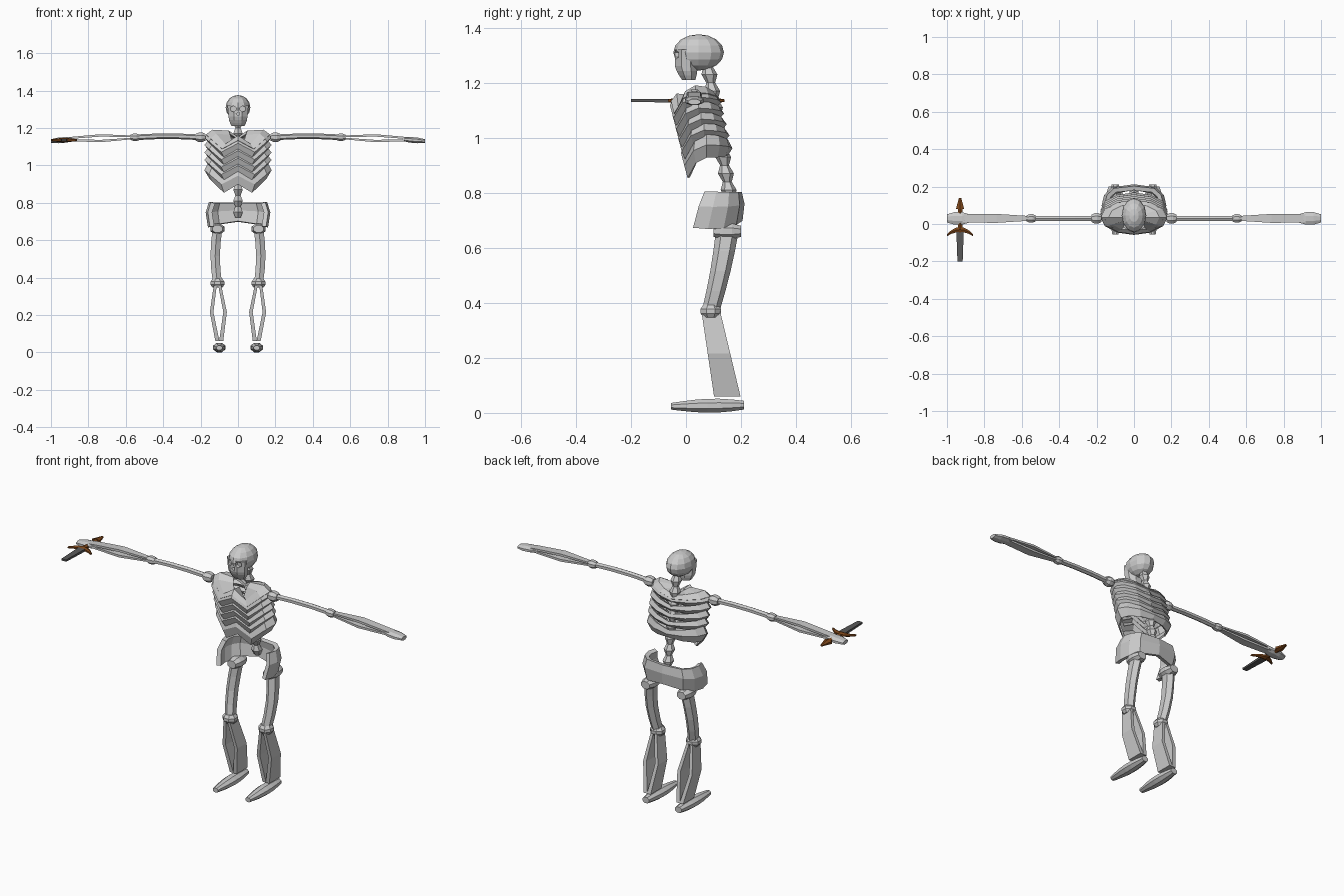
import bpy, bmesh, math
from mathutils import Vector

if "Cube" in bpy.data.objects:
    bpy.data.objects.remove(bpy.data.objects["Cube"], do_unlink=True)


def material(name, red, green, blue):
    mat = bpy.data.materials.new(name)
    mat.use_nodes = True
    mat.diffuse_color = (red, green, blue, 1)
    shader = mat.node_tree.nodes["Principled BSDF"]
    shader.inputs["Base Color"].default_value = mat.diffuse_color
    return mat


bone_grey = material("bone grey", .6, .6, .6)
dark_steel = material("dark steel", .1, .1, .1)
brown_leather = material("brown leather", .2, .06, .01)


def finish(name, bm, mat=bone_grey, mirror=False, shell=0):
    """Turn a bmesh into an object with optional mirror and thickness."""
    bmesh.ops.recalc_face_normals(bm, faces=bm.faces)
    mesh = bpy.data.meshes.new(name)
    bm.to_mesh(mesh)
    bm.free()
    mesh.materials.append(mat)
    part = bpy.data.objects.new(name, mesh)
    bpy.context.collection.objects.link(part)
    if mirror:
        part.modifiers.new("mirror", "MIRROR")
    if shell:
        solid = part.modifiers.new("shell", "SOLIDIFY")
        solid.thickness = shell
        solid.offset = 0
    return part


def bridge(bm, rows, closed):
    for low, high in zip(rows, rows[1:]):
        count = len(low)
        for i in range(count if closed else count - 1):
            j = (i + 1) % count
            bm.faces.new((low[i], low[j], high[j], high[i]))


def bone(name, start, end, size, end_size=None, bow=(0, 0, 0), swell=0,
         sides=6, steps=3, mat=bone_grey, mirror=False):
    """Faceted rod whose rings lie across its longest direction."""
    start, end, bow = Vector(start), Vector(end), Vector(bow)
    size, end_size = Vector(size), Vector(end_size or size)
    span = end - start
    along = max(range(3), key=lambda axis: abs(span[axis]))
    across = [axis for axis in range(3) if axis != along]
    bm = bmesh.new()
    rings = []
    for step in range(steps + 1):
        t = step / steps
        arc = math.sin(math.pi * t)
        centre = start.lerp(end, t) + bow * arc
        radius = size.lerp(end_size, t) * (1 + swell * arc) / math.cos(math.pi / sides)
        ring = []
        for side in range(sides):
            turn = math.tau * (side + .5) / sides
            point = centre.copy()
            point[across[0]] += radius.x * math.cos(turn)
            point[across[1]] += radius.y * math.sin(turn)
            ring.append(bm.verts.new(point))
        rings.append(ring)
    bridge(bm, rings, True)
    bm.faces.new(rings[0])
    bm.faces.new(rings[-1])
    return finish(name, bm, mat, mirror)


def knob(name, centre, reach, size, mirror=True):
    """Rounded joint block reaching both ways from its centre."""
    centre, reach = Vector(centre), Vector(reach)
    return bone(name, centre - reach, centre + reach, size, swell=.5, sides=8, mirror=mirror)


def sheet(name, rows, shell):
    """Mirrored half shell through rows of points."""
    bm = bmesh.new()
    bridge(bm, [[bm.verts.new(point) for point in row] for row in rows], False)
    return finish(name, bm, mirror=True, shell=shell)


# Skull: cranium, face and jaw
bm = bmesh.new()
bmesh.ops.create_uvsphere(bm, u_segments=12, v_segments=8, radius=1)
bmesh.ops.scale(bm, verts=bm.verts, vec=(.066, .092, .066))
bmesh.ops.translate(bm, verts=bm.verts, vec=(0, .046, 1.31))
cranium = finish("cranium", bm)
face = bone("face", (0, 0, 1.32), (0, 0, 1.26), (.056, .04), (.05, .04), sides=8)
bone("jaw", (0, 0, 1.26), (0, .01, 1.21), (.05, .04), (.034, .024), swell=.1, sides=8)


# Eye and nose sockets
def socket(name, x, z, radius, sides):
    hole = bone(name, (x, -.1, z), (x, -.02, z), (radius, radius), sides=sides, steps=1)
    hole.hide_render = True
    hole.hide_viewport = True
    for part in (cranium, face):
        cut = part.modifiers.new(name, "BOOLEAN")
        cut.operation = "DIFFERENCE"
        cut.object = hole


for label, side in (("left", 1), ("right", -1)):
    socket(label + "_eye_cutter", side * .026, 1.302, .014, 6)
socket("nose_cutter", 0, 1.275, .006, 3)

# Spine: a chain of double cones that leans back towards the hips
neck, hips = Vector((0, .08, 1.26)), Vector((0, .17, .72))
links = 9
for link in range(links):
    bone("vertebra_%d" % (link + 1), neck.lerp(hips, link / links), neck.lerp(hips, (link + 1) / links),
         (.014, .014), swell=.8, steps=2)


# Ribs: ridged bands from spine to breastbone, dipping beside the middle
def rib_row(index, scale, drop):
    row = []
    for step in range(7):
        angle = math.pi * step / 6
        reach = math.sin(angle)
        front = step > 3
        dip = .03 * (1 - reach) + front * .06 * (1 - abs(2 * reach - 1))
        y = .035 + .01 * index + .085 * scale * math.cos(angle)
        depth = drop if front else drop * (.5 + .5 * reach)
        row.append((.168 * scale * reach, y, 1.17 - .04 * index - dip - depth))
    return row


for index in range(5):
    height = .08 if index == 4 else .05
    sheet("rib_%d" % (index + 1), [rib_row(index, .93, 0), rib_row(index, 1.04, height * .45),
                                   rib_row(index, .88, height)], .01)

# Shoulder plates close the top of the chest
sheet("shoulder_plates", [rib_row(0, 1, .01), rib_row(0, .8, -.015), rib_row(0, .3, -.01)], .012)


# Pelvis: flared bowl, open at the front
def pelvis_row(level):
    flare = .9 + .1 * math.sin(math.pi * level) + .03 * level
    row = []
    for step in range(5):
        angle = math.radians(30 * step)
        reach = math.sin(angle)
        x = .16 * flare * math.sqrt(reach)
        y = .11 + .09 * flare * math.cos(angle) - .01 * level * step
        row.append((x, y, .8 - level * (.1 + .03 * reach)))
    return row


sheet("pelvis", [pelvis_row(level) for level in (0, .4, 1)], .024)

# Legs
hip, knee, ankle = Vector((.11, .15, .66)), Vector((.11, .09, .37)), Vector((.1, .15, .06))
knob("hip_joints", hip, (0, .05, 0), (.026, .02))
bone("thigh_bones", hip, knee, (.026, .036), (.024, .028), bow=(.012, .005, 0), steps=4, mirror=True)
knob("knees", knee, (0, 0, .024), (.026, .026))
for label, side in (("outer", 1), ("inner", -1)):
    offset = Vector((.01 * side, 0, 0))
    bone(label + "_shin_bones", knee + offset, ankle + offset, (.008, .034), (.011, .048),
         bow=(.026 * side, 0, 0), sides=4, steps=2, mirror=True)
bone("feet", (.1, -.055, .024), (.1, .21, .028), (.016, .012), (.02, .016), swell=.8, sides=8, steps=6,
     mirror=True)

# Arms
shoulder, elbow, wrist = Vector((.2, .03, 1.15)), Vector((.55, .03, 1.15)), Vector((.92, .03, 1.14))
knob("shoulder_joints", shoulder, (.026, 0, 0), (.02, .018))
bone("upper_arm_bones", shoulder, elbow, (.014, .013), bow=(0, 0, .006), mirror=True)
knob("elbows", elbow, (.024, 0, 0), (.016, .014))
for label, side in (("upper", 1), ("lower", -1)):
    offset = Vector((0, 0, .005 * side))
    bone(label + "_forearm_bones", elbow + offset, wrist + offset, (.012, .004), (.022, .005),
         bow=(0, 0, .01 * side), swell=.4, sides=4, steps=2, mirror=True)
bone("hands", (.88, .03, 1.14), (1, .03, 1.13), (.022, .01), swell=.6, sides=8, mirror=True)

# Sword held in the right hand
guard = Vector((-.93, -.03, 1.135))
bone("sword_blade", guard, guard + Vector((0, -.17, 0)), (.02, .007), (.014, .005), sides=4, mat=dark_steel)
bone("sword_grip", guard, guard + Vector((0, .12, 0)), (.012, .01), mat=brown_leather)
bone("sword_pommel", guard + Vector((0, .11, 0)), guard + Vector((0, .17, 0)), (.022, .012), (.006, .004),
     mat=brown_leather)
for label, side in (("left", 1), ("right", -1)):
    bone(label + "_sword_guard", guard, guard + Vector((.07 * side, -.03, 0)), (.016, .011), (.006, .005),
         bow=(0, .008, 0), mat=brown_leather)
